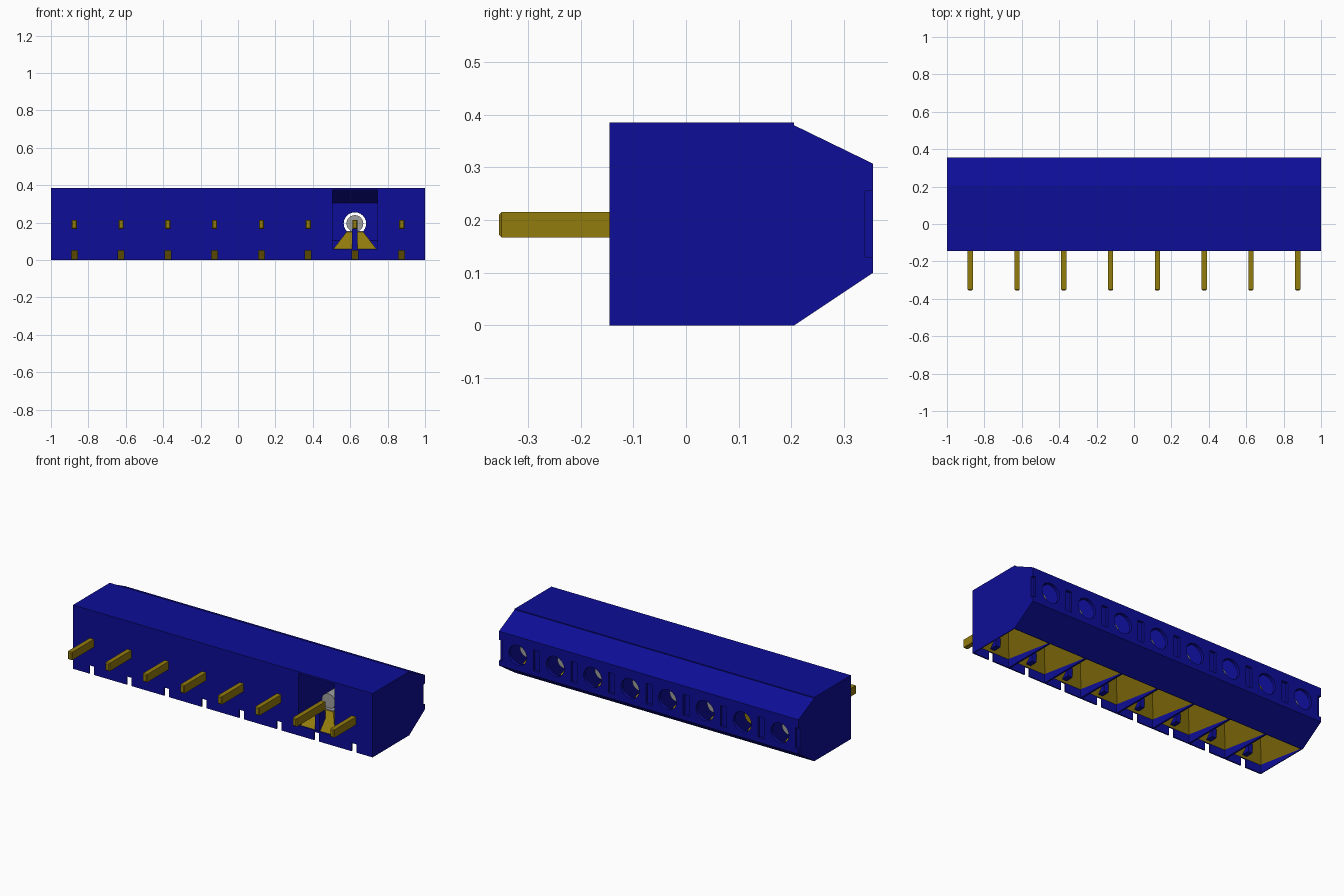
import bpy, bmesh, math
from mathutils import Matrix, Vector

cube = bpy.data.objects.get("Cube")
if cube:
    bpy.data.objects.remove(cube, do_unlink=True)

CELLS = 8
PITCH = 0.25
CENTRES = [(i - (CELLS - 1) / 2) * PITCH for i in range(CELLS)]
AXIS_Z = 0.195
OPEN_CELL = CENTRES[6]


def material(name, colour):
    m = bpy.data.materials.new(name)
    m.use_nodes = True
    m.diffuse_color = (*colour, 1)
    bsdf = next(n for n in m.node_tree.nodes if n.type == 'BSDF_PRINCIPLED')
    bsdf.inputs["Base Color"].default_value = (*colour, 1)
    return m


BLUE = material("housing blue", (0.004, 0.004, 0.31))
GOLD = material("contact gold", (0.29, 0.20, 0.004))
GREY = material("screw grey", (0.35, 0.35, 0.35))


def finish(name, bm, mat, recalc=True):
    if recalc:
        bmesh.ops.recalc_face_normals(bm, faces=bm.faces)
    mesh = bpy.data.meshes.new(name)
    bm.to_mesh(mesh)
    bm.free()
    mesh.materials.append(mat)
    ob = bpy.data.objects.new(name, mesh)
    bpy.context.collection.objects.link(ob)
    return ob


def box(bm, lo, hi):
    lo, hi = Vector(lo), Vector(hi)
    mat = Matrix.Translation((lo + hi) / 2) @ Matrix.Diagonal((*(hi - lo), 1))
    return bmesh.ops.create_cube(bm, size=1, matrix=mat)["verts"]


def prism(bm, profile, x0, x1):
    """Extrude a (y, z) profile along x."""
    face = bm.faces.new([bm.verts.new((x0, y, z)) for y, z in profile])
    new = bmesh.ops.extrude_face_region(bm, geom=[face])["geom"]
    verts = [v for v in new if isinstance(v, bmesh.types.BMVert)]
    bmesh.ops.translate(bm, verts=verts, vec=(x1 - x0, 0, 0))


def rod(bm, x, y0, y1, radius):
    mat = Matrix.Translation((x, (y0 + y1) / 2, AXIS_Z)) @ Matrix.Rotation(math.pi / 2, 4, 'X')
    bmesh.ops.create_cone(bm, cap_ends=True, segments=24, radius1=radius,
                          radius2=radius, depth=y1 - y0, matrix=mat)


# Housing: one chamfered block
bm = bmesh.new()
prism(bm, [(-0.145, 0), (-0.145, 0.385), (0.205, 0.385), (0.205, 0.38),
           (0.355, 0.307), (0.355, 0.10), (0.205, 0)], -1, 1)
housing = finish("housing", bm, BLUE)

# Cavity of each cell, open at the bottom
bm = bmesh.new()
for x in CENTRES:
    prism(bm, [(-0.137, -0.05), (-0.137, 0.378), (0.2, 0.373), (0.335, 0.305),
               (0.335, 0.105), (0.197, 0.01), (0.197, -0.05)], x - 0.12, x + 0.12)
cavities = finish("cavity_cutter", bm, BLUE)

# Screw holes, wire notches, key slots and the open front of one cell
bm = bmesh.new()
for x in CENTRES:
    rod(bm, x, 0.3, 0.4, 0.06)
    box(bm, (x - 0.016, -0.2, -0.05), (x + 0.016, -0.13, 0.05))
for i in range(CELLS + 1):
    x = -1 + i * PITCH
    box(bm, (x - 0.02, 0.34, 0.13), (x + 0.02, 0.4, 0.255))
box(bm, (OPEN_CELL - 0.12, -0.2, 0.06), (OPEN_CELL + 0.12, -0.13, 0.374))
openings = finish("opening_cutter", bm, BLUE)

for cutter in (cavities, openings):
    cutter.hide_render = True
    mod = housing.modifiers.new(cutter.name, 'BOOLEAN')
    mod.operation = 'DIFFERENCE'
    mod.solver = 'EXACT'
    mod.object = cutter
graph = bpy.context.evaluated_depsgraph_get()
result = bpy.data.meshes.new_from_object(housing.evaluated_get(graph))
housing.modifiers.clear()
housing.data = result
for cutter in (cavities, openings):
    bpy.data.objects.remove(cutter, do_unlink=True)

for i, x in enumerate(CENTRES, 1):
    # Wire funnel: sloping sheet walls up to a closed top
    bm = bmesh.new()
    mouth = [bm.verts.new((x + s * 0.122, y, z))
             for s, y, z in ((-1, -0.137, 0.05), (1, -0.137, 0.05), (1, 0.198, 0.001), (-1, 0.198, 0.001))]
    top = [bm.verts.new((x + s * 0.045, y, 0.15))
           for s, y in ((-1, -0.05), (1, -0.05), (1, 0.08), (-1, 0.08))]
    for k in range(4):
        n = (k + 1) % 4
        bm.faces.new((mouth[k], mouth[n], top[n], top[k]))
    bm.faces.new(top)
    finish(f"wire_funnel_{i}", bm, GOLD)

    # Clamp plate on top of the funnel
    bm = bmesh.new()
    box(bm, (x - 0.045, -0.05, 0.151), (x + 0.045, 0.08, 0.156))
    finish(f"clamp_plate_{i}", bm, GREY)

    # Clamp screw with a slotted head
    bm = bmesh.new()
    rod(bm, x, -0.03, 0.27, 0.045)
    screw = finish(f"screw_{i}", bm, GOLD if i == 2 else GREY)
    for p in screw.data.polygons:
        p.use_smooth = len(p.vertices) == 4

    # Contact pin with a chamfered tip
    bm = bmesh.new()
    box(bm, (x - 0.014, -0.355, 0.167), (x + 0.014, -0.08, 0.215))
    tip = [e for e in bm.edges if all(v.co.y < -0.3 for v in e.verts)]
    bmesh.ops.bevel(bm, geom=tip, offset=0.005, segments=1, affect='EDGES')
    finish(f"pin_{i}", bm, GOLD)

    # Rib that carries the pin
    bm = bmesh.new()
    box(bm, (x - 0.015, -0.137, 0.06), (x + 0.015, -0.08, 0.165))
    finish(f"pin_rib_{i}", bm, BLUE)
